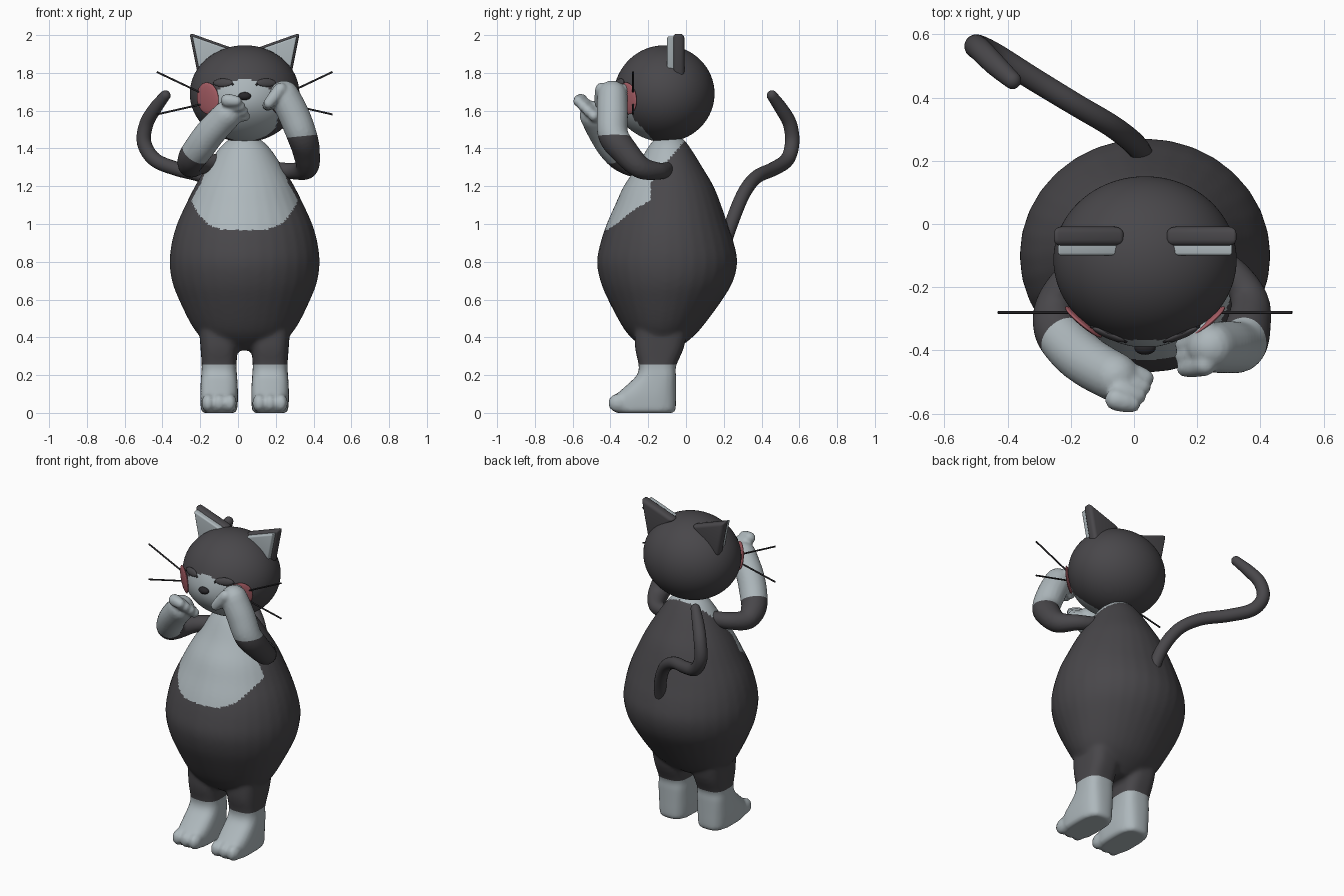
import bpy, bmesh, math
from mathutils import Vector, Matrix

if "Cube" in bpy.data.objects:
    bpy.data.objects.remove(bpy.data.objects["Cube"])


def material(name, rgb):
    m = bpy.data.materials.new(name)
    m.use_nodes = True
    m.diffuse_color = (*rgb, 1)
    m.node_tree.nodes["Principled BSDF"].inputs["Base Color"].default_value = (*rgb, 1)
    return m


DARK = material("charcoal fur", (0.066, 0.063, 0.069))
LIGHT = material("pale grey fur", (0.42, 0.475, 0.50))
PINK = material("cheek pink", (0.40, 0.115, 0.135))
BLACK = material("nose and line black", (0.022, 0.021, 0.024))
MID = 0.035  # the body's own centre line


def make(name, bm, *mats):
    bmesh.ops.recalc_face_normals(bm, faces=bm.faces)
    me = bpy.data.meshes.new(name)
    bm.to_mesh(me)
    bm.free()
    for m in mats:
        me.materials.append(m)
    ob = bpy.data.objects.new(name, me)
    bpy.context.collection.objects.link(ob)
    me.shade_smooth()
    return ob


def ball(bm, loc, size, rot=Matrix(), seg=16):
    mat = Matrix.Translation(loc) @ rot @ Matrix.Diagonal((*size, 1))
    bmesh.ops.create_uvsphere(bm, u_segments=seg, v_segments=seg * 3 // 4, radius=1, matrix=mat)


def smooth_path(pts, steps):
    """Points of any dimension, joined by a smooth curve."""
    p = [Vector(q) for q in (pts[0], *pts, pts[-1])]
    out = [p[0]]
    for a, b, c, d in zip(p, p[1:], p[2:], p[3:]):
        for k in range(1, steps + 1):
            t = k / steps
            out.append(0.5 * (2 * b + (c - a) * t + (2 * a - 5 * b + 4 * c - d) * t * t
                              + (3 * b - a - 3 * c + d) * t ** 3))
    return out


def skin(bm, rings):
    """Closed surface through rings of points."""
    rows = [[bm.verts.new(co) for co in ring] for ring in rings]
    n = len(rows[0])
    for lo, hi in zip(rows, rows[1:]):
        for k in range(n):
            j = (k + 1) % n
            bm.faces.new((lo[k], lo[j], hi[j], hi[k]))
    bm.faces.new(rows[0])
    bm.faces.new(rows[-1])


def loft(bm, sections, power=2, n=32):
    """Sections are (z, x centre, y centre, x radius, y radius)."""
    rings = []
    for z, cx, cy, rx, ry in smooth_path(sections, 4):
        angles = [math.tau * k / n for k in range(n)]
        rings.append([(cx + rx * math.copysign(abs(math.cos(a)) ** (2 / power), math.cos(a)),
                       cy + ry * math.copysign(abs(math.sin(a)) ** (2 / power), math.sin(a)), z)
                      for a in angles])
    skin(bm, rings)


def limb(bm, pts, steps=6, n=20):
    """Round-ended tube along a smooth path of (x, y, z, radius)."""
    path = [(q.xyz, q.w) for q in smooth_path(pts, steps)]
    (a, ra), (b, rb) = path[0], path[-1]
    ta, tb = (path[1][0] - a).normalized(), (b - path[-2][0]).normalized()
    bend = [math.radians(d) for d in (20, 40, 60, 80)]
    path = ([(a - ta * ra * math.sin(d), ra * math.cos(d)) for d in reversed(bend)] + path
            + [(b + tb * rb * math.sin(d), rb * math.cos(d)) for d in bend])
    side, old, rings = ta.orthogonal().normalized(), ta, []
    for i, (co, r) in enumerate(path):
        t = (path[min(i + 1, len(path) - 1)][0] - path[max(i - 1, 0)][0]).normalized()
        side = old.rotation_difference(t) @ side
        up, old = t.cross(side), t
        rings.append([co + (side * math.cos(math.tau * k / n) + up * math.sin(math.tau * k / n)) * r
                      for k in range(n)])
    skin(bm, rings)


def fuse(ob, voxel, smooth, cut, rule):
    """Merge the pieces into one skin, then colour faces by rule."""
    r = ob.modifiers.new("fuse", "REMESH")
    r.mode, r.voxel_size = "VOXEL", voxel
    s = ob.modifiers.new("soften", "SMOOTH")
    s.factor, s.iterations = 0.5, smooth
    dg = bpy.context.evaluated_depsgraph_get()
    bm = bmesh.new()
    bm.from_mesh(ob.evaluated_get(dg).to_mesh())
    ob.modifiers.clear()
    bmesh.ops.bisect_plane(bm, geom=bm.verts[:] + bm.edges[:] + bm.faces[:],
                           plane_co=cut[0], plane_no=cut[1])
    for f in bm.faces:
        f.smooth = True
        f.material_index = int(rule(f.calc_center_median()))
    bm.to_mesh(ob.data)
    bm.free()


# Body, legs and feet
bm = bmesh.new()
profile = [(.33, -.13, .1, .07), (.38, -.13, .2, .14), (.45, -.125, .272, .207),
           (.6, -.11, .348, .303), (.7, -.102, .385, .352), (.8, -.1, .397, .371),
           (.9, -.1, .386, .353), (1.0, -.1, .358, .32), (1.1, -.095, .313, .281),
           (1.2, -.092, .263, .238), (1.3, -.088, .203, .175), (1.4, -.09, .135, .115),
           (1.45, -.09, .08, .075), (1.475, -.09, .03, .03)]
loft(bm, [(z, MID, cy, rx, ry) for z, cy, rx, ry in profile])
legs = [(0, -.365, -.065, .085), (.015, -.38, -.055, .095), (.06, -.385, -.053, .099),
        (.1, -.365, -.053, .1), (.15, -.31, -.053, .098), (.2, -.26, -.053, .095),
        (.25, -.25, -.052, .092), (.35, -.27, -.01, .099), (.5, -.27, .02, .11)]
for side in (-1, 1):
    cx = MID + side * 0.135
    loft(bm, [(z, cx, (a + b) / 2, w, (b - a) / 2) for z, a, b, w in legs], power=3)
    for k in (-1, 0, 1):
        ball(bm, (cx + k * .058, -.358, .052), (.036, .056, .05))
body = make("body", bm, DARK, LIGHT)


def pale_body(c):
    bib = (c.z > .968 + .2 * (abs(c.x - MID) / .3) ** 4
           and c.y < -.185 + max(0, c.z - 1.22) * .8)
    return c.z < .255 or bib


fuse(body, .013, 4, ((0, 0, .255), (0, 0, 1)), pale_body)


# Arms, each with four curled fingers
def arm(name, path, cut, knuckle, curl, spread):
    bm = bmesh.new()
    limb(bm, path)
    k, c, s = Vector(knuckle), Vector(curl), Vector(spread)
    for i in (-1.5, -.5, .5, 1.5):
        a = k + s * i
        reach = 1 - .08 * abs(i)
        limb(bm, [(*a, .036), (*(a + c * reach * .6), .034), (*(a + c * reach), .029)], 4, 14)
    ob = make(name, bm, DARK, LIGHT)
    co, no = Vector(cut[0]), Vector(cut[1])
    fuse(ob, .01, 2, (co, no), lambda p: (p - co).dot(no) > 0)


arm("left_arm",
    [(.2, -.1, 1.29, .04), (.3, -.14, 1.28, .045), (.365, -.24, 1.3, .06),
     (.36, -.33, 1.39, .073), (.338, -.385, 1.47, .08), (.295, -.39, 1.58, .083),
     (.245, -.39, 1.68, .08)],
    ((.34, -.38, 1.465), (-.1, 0, 1)), (.225, -.39, 1.71), (-.07, -.012, -.085), (0, -.037, .002))
arm("right_arm",
    [(-.08, -.1, 1.33, .045), (-.19, -.16, 1.315, .05), (-.25, -.25, 1.305, .06),
     (-.245, -.33, 1.345, .074), (-.2, -.39, 1.41, .08), (-.14, -.44, 1.49, .08),
     (-.06, -.485, 1.575, .078)],
    ((-.225, -.36, 1.375), (.45, -.5, .65)), (-.035, -.515, 1.615), (.055, -.015, -.005),
    (-.014, -.027, .026))

# Tail
bm = bmesh.new()
limb(bm, [(.035, .2, .88, .034), (.005, .25, 1.03, .036), (-.07, .31, 1.17, .036),
          (-.18, .375, 1.25, .036), (-.32, .46, 1.29, .037), (-.44, .535, 1.34, .038),
          (-.497, .562, 1.43, .038), (-.485, .55, 1.53, .037), (-.44, .505, 1.61, .035),
          (-.385, .455, 1.68, .028)])
make("tail", bm, DARK)

# Head with a slight muzzle and a pale lower face
CENTRE, RADII = Vector((MID, -.113, 1.69)), Vector((.29, .264, .256))


def bulge(x, z):
    return .018 * math.exp(-((x - MID) / .16) ** 2 - ((z - 1.62) / .11) ** 2)


def on_head(x, z):
    """Point and outward normal on the front of the head."""
    u, w = (x - CENTRE.x) / RADII.x, (z - CENTRE.z) / RADII.z
    v = -math.sqrt(max(0, 1 - u * u - w * w))
    normal = Vector((u / RADII.x, v / RADII.y, w / RADII.z)).normalized()
    return Vector((x, CENTRE.y + v * RADII.y - bulge(x, z), z)), normal


bm = bmesh.new()
ball(bm, CENTRE, RADII, seg=96)
for v in bm.verts:
    if v.co.y < CENTRE.y:
        v.co.y -= bulge(v.co.x, v.co.z) * min(1, (CENTRE.y - v.co.y) / .1)
for f in bm.faces:
    c = f.calc_center_median()
    limit = max(-.28, -.17 - .9 * (c.z - 1.44))
    f.material_index = int(c.y < limit and c.z < 1.765 - 3 * (c.x - MID) ** 2)
make("head", bm, DARK, LIGHT)


def wire(name, pts, radius, mat):
    cu = bpy.data.curves.new(name, "CURVE")
    cu.dimensions, cu.bevel_depth, cu.bevel_resolution = "3D", radius, 2
    cu.use_fill_caps = True
    sp = cu.splines.new("POLY")
    sp.points.add(len(pts) - 1)
    for p, q in zip(sp.points, pts):
        p.co = (*q, 1)
    cu.materials.append(mat)
    bpy.context.collection.objects.link(bpy.data.objects.new(name, cu))


def patch(name, x, z, size, mat):
    p, n = on_head(x, z)
    bm = bmesh.new()
    ball(bm, p, size, n.to_track_quat("Z", "Y").to_matrix().to_4x4(), 28)
    make(name, bm, mat)


# Ears: rounded dark triangle with a pale plate in front
def ear(name, tri, y0, y1, scale, bevel, mat):
    mid = sum((Vector(t) for t in tri), Vector((0, 0))) / 3
    bm = bmesh.new()
    front = [bm.verts.new((q.x, y0, q.y)) for q in (mid + (Vector(t) - mid) * scale for t in tri)]
    face = bm.faces.new(front)
    out = bmesh.ops.extrude_face_region(bm, geom=[face], use_keep_orig=True)["geom"]
    bmesh.ops.translate(bm, vec=(0, y1 - y0, 0),
                        verts=[g for g in out if isinstance(g, bmesh.types.BMVert)])
    bmesh.ops.recalc_face_normals(bm, faces=bm.faces)
    bmesh.ops.bevel(bm, geom=bm.edges[:], offset=bevel, segments=4, profile=.5, affect="EDGES")
    make(name, bm, mat)


for word, s in (("right", -1), ("left", 1)):
    tri = [(MID + s * .292, 2.012), (MID + s * .06, 1.93), (MID + s * .245, 1.775)]
    ear(word + "_ear", tri, -.07, -.008, 1, .02, DARK)
    ear(word + "_inner_ear", tri, -.1, -.05, .84, .009, LIGHT)
    # Cheek, closed eye and whiskers
    patch(word + "_cheek", MID + s * .195, 1.665, (.075, .085, .012), PINK)
    patch(word + "_eyelid", MID + s * .115, 1.748, (.055, .022, .012), DARK)
    arc = [on_head(MID + s * .115 + t * .011, 1.765 - .0012 * t * t)[0] for t in range(-5, 6)]
    wire(word + "_eye_line", arc, .006, BLACK)
    for tag, z0, z1 in (("upper", 1.67, 1.805), ("lower", 1.645, 1.58)):
        wire(f"{word}_{tag}_whisker",
             [(MID + s * .18, -.28, z0), (MID + s * .465, -.28, z1)], .005, BLACK)

# Nose
bm = bmesh.new()
ball(bm, (MID, -.392, 1.677), (.034, .022, .021), seg=24)
make("nose", bm, BLACK)
